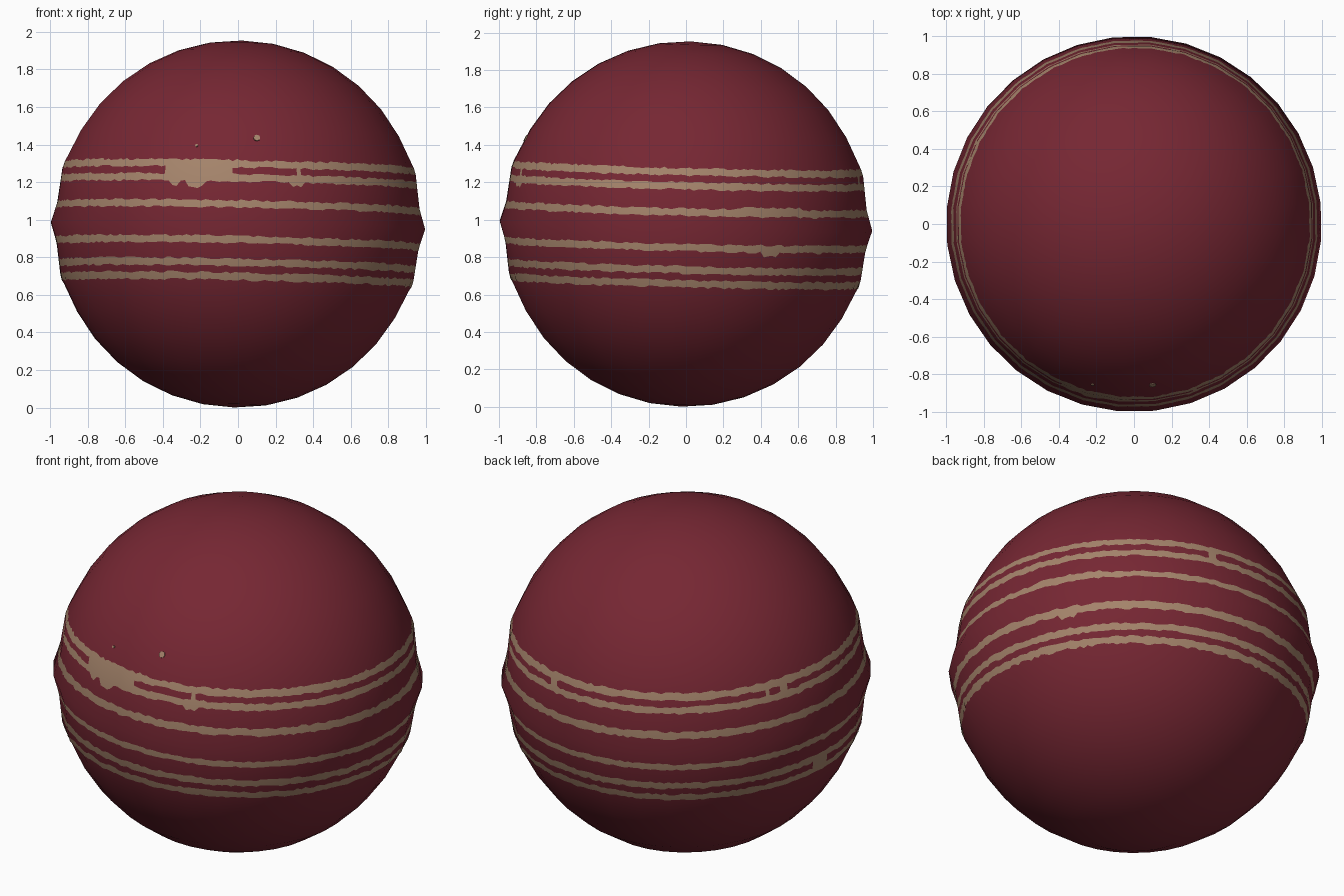
import bpy, bmesh, math, random
from mathutils import Vector

if "Cube" in bpy.data.objects:
    bpy.data.objects.remove(bpy.data.objects["Cube"])

random.seed(4)
R, CZ = 0.977, 0.977          # ball radius and centre height
SIDES, SUB = 32, 8            # coarse sides, fine columns per side (for ragged stitching)
COLS = SIDES * SUB
TILT = Vector((0.02, 0.025, 1)).to_track_quat('Z', 'Y')


def material(name, rgb):
    m = bpy.data.materials.new(name)
    m.diffuse_color = (*rgb, 1)
    m.use_nodes = True
    m.node_tree.nodes["Principled BSDF"].inputs["Base Color"].default_value = m.diffuse_color
    return m


red = material("dark red leather", (0.181, 0.020, 0.033))
tan = material("tan thread", (0.376, 0.231, 0.147))

# Profile (height, radius) through the raised seam, then coarse round caps
BAND = [(-0.33, 0.925), (-0.31, 0.94), (-0.115, 0.967), (-0.01, 1.0),
        (0.10, 0.967), (0.295, 0.942), (0.33, 0.925)]
STRIPES = [-0.302, -0.227, -0.107, 0.083, 0.223, 0.298]
HALF = 0.019


def band_radius(h):
    for (h0, r0), (h1, r1) in zip(BAND, BAND[1:]):
        if h <= h1:
            return r0 + (r1 - r0) * (h - h0) / (h1 - h0)
    return BAND[-1][1]


# Rows from bottom to top: (height, is_ragged, nudge range in degrees)
cap = [math.asin(0.33 / R) + (math.pi / 2 - math.asin(0.33 / R)) * i / 7 for i in range(1, 7)]
rows = [(-R * math.sin(a), R * math.cos(a), 0) for a in reversed(cap)]
rows.append((-0.33, None, 0))
tan_rows, gap_rows = set(), {}
for i, s in enumerate(STRIPES):
    if i == 3:
        rows.append((-0.01, None, 0))
    tan_rows.add(len(rows))
    rows += [(s - HALF, None, 1), (s + HALF, None, 1)]
    gap_rows[len(rows) - 1] = i
rows.append((0.33, None, 0))
rows += [(R * math.sin(a), R * math.cos(a), 0) for a in cap]

# Places where neighbouring stitch lines run together: stripe index -> azimuth ranges
BRIDGES = {4: [(104, 126), (147, 149), (294, 297), (11, 13), (17, 19)],
           0: [(30, 36)]}
DRIPS = {4: [(106, 109, -0.03), (112, 118, -0.035), (146, 150, -0.02)],
         3: [(236, 258, 0.012)], 2: [(244, 250, -0.02)]}


def column_point(c, r):
    """Point on the straight side of a 32-sided ring."""
    k, t = divmod(c, SUB)
    a, b = (2 * math.pi * j / SIDES for j in (k, k + 1))
    t /= SUB
    return (r * (math.cos(a) * (1 - t) + math.cos(b) * t),
            r * (math.sin(a) * (1 - t) + math.sin(b) * t))


# Ball body with seam and stitching
bm = bmesh.new()
grid = []
for n, (h, r, ragged) in enumerate(rows):
    ring = []
    stripe = gap_rows.get(n, gap_rows.get(n + 1, -1)) if ragged else -1
    lower = n in tan_rows
    for c in range(COLS):
        hh = h
        if ragged:
            hh += random.uniform(-0.006, 0.006)
            deg = 360 * c / COLS
            for a, b, d in DRIPS.get(stripe, []):
                if a <= deg <= b and (d < 0) == lower:
                    hh += d
        x, y = column_point(c, r if r else band_radius(hh))
        ring.append(bm.verts.new(TILT @ Vector((x, y, hh)) + Vector((0, 0, CZ))))
    grid.append(ring)

for n, (lo, hi) in enumerate(zip(grid, grid[1:])):
    for c in range(COLS):
        d = (c + 1) % COLS
        f = bm.faces.new((lo[c], lo[d], hi[d], hi[c]))
        f.smooth = True
        deg = 360 * (c + 0.5) / COLS
        bridged = any(a <= deg <= b for a, b in BRIDGES.get(gap_rows.get(n, -1), []))
        f.material_index = int(n in tan_rows or bridged)

for ring, s in ((grid[0], -1), (grid[-1], 1)):
    pole = bm.verts.new(TILT @ Vector((0, 0, s * R)) + Vector((0, 0, CZ)))
    for c in range(COLS):
        pair = (ring[c], ring[(c + 1) % COLS])
        bm.faces.new((*pair[::s], pole)).smooth = True

mesh = bpy.data.meshes.new("ball")
bm.to_mesh(mesh)
bm.free()
mesh.materials.append(red)
mesh.materials.append(tan)
# Round normals keep the leather smooth over its straight sides
mesh.normals_split_custom_set_from_vertices(
    [(v.co - Vector((0, 0, CZ))).normalized() for v in mesh.vertices])
ball = bpy.data.objects.new("ball", mesh)
bpy.context.collection.objects.link(ball)

# Small scuff marks on the front
for x, z, size in ((0.10, 1.435, 0.018), (-0.22, 1.395, 0.008)):
    dz = z - CZ
    d = Vector((x, -math.sqrt(R * R - x * x - dz * dz), dz)).normalized()
    bpy.ops.mesh.primitive_cylinder_add(
        vertices=8, radius=size, depth=0.008, location=d * R + Vector((0, 0, CZ)),
        rotation=d.to_track_quat('Z', 'Y').to_euler())
    bpy.context.object.name = "scuff_mark"
    bpy.context.object.data.materials.append(tan)
